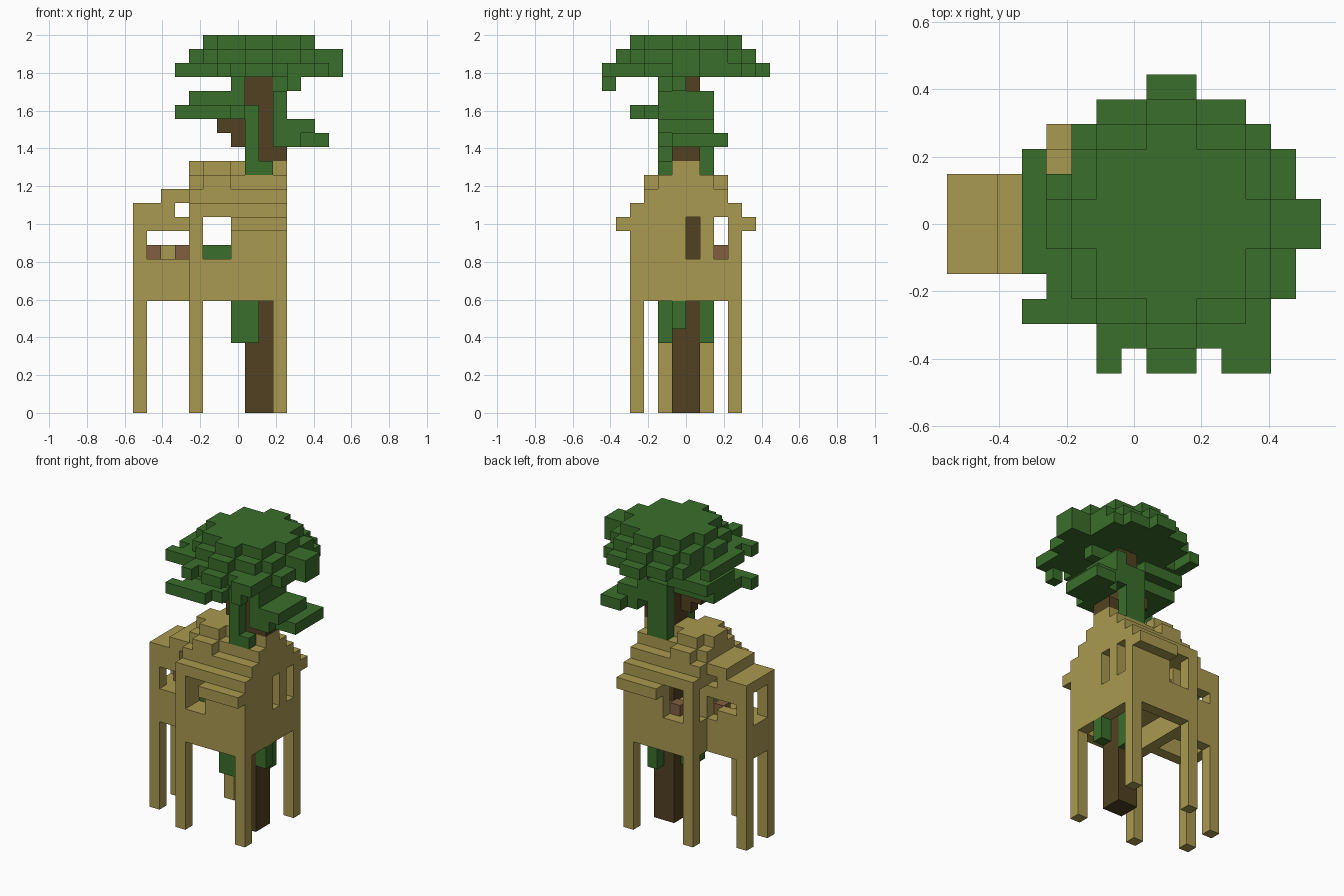
import bpy
import bmesh
import math
from mathutils import Vector

if "Cube" in bpy.data.objects:
    bpy.data.objects.remove(bpy.data.objects["Cube"])

U = 2 / 27                          # edge of one block
ORIGIN = Vector((-7.5, -6, 0))      # grid corner, in blocks
SIDES = [Vector(d) for d in ((1, 0, 0), (-1, 0, 0), (0, 1, 0),
                             (0, -1, 0), (0, 0, 1), (0, 0, -1))]


def material(name, rgb):
    mat = bpy.data.materials.new(name)
    mat.use_nodes = True
    mat.diffuse_color = (*rgb, 1)
    mat.node_tree.nodes["Principled BSDF"].inputs["Base Color"].default_value = (*rgb, 1)
    return mat


wood = material("pale wood", (0.40, 0.32, 0.08))
leaf = material("leaf green", (0.042, 0.156, 0.024))
bark = material("dark bark", (0.082, 0.053, 0.015))
brown = material("brown wood", (0.223, 0.114, 0.053))


def box(x, y, z):
    """Block cells inside three (start, end) ranges."""
    return {(i, j, k) for i in range(*x) for j in range(*y) for k in range(*z)}


def build(name, cells, mat):
    """Skin a set of block cells, keeping only the outer faces."""
    bm = bmesh.new()
    for cell in cells:
        centre = Vector(cell) + Vector((0.5, 0.5, 0.5))
        for n in SIDES:
            if tuple(int(c) for c in Vector(cell) + n) in cells:
                continue
            a = Vector((n.y, n.z, n.x)) / 2
            b = n.cross(a)
            mid = centre + n / 2 + ORIGIN
            bm.faces.new([bm.verts.new((mid + p) * U)
                          for p in (-a - b, a - b, a + b, b - a)])
    bmesh.ops.remove_doubles(bm, verts=bm.verts, dist=U / 100)
    bmesh.ops.dissolve_limit(bm, angle_limit=math.radians(1),
                             verts=bm.verts, edges=bm.edges)
    mesh = bpy.data.meshes.new(name)
    bm.to_mesh(mesh)
    bm.free()
    mesh.materials.append(mat)
    bpy.context.collection.objects.link(bpy.data.objects.new(name, mesh))


# Stilts under the house and the wing
for name, x, near, far in (("wing_leg", 0, 4, 7), ("inner_leg", 4, 2, 9),
                           ("outer_leg", 10, 2, 9)):
    for side, y in (("right", near), ("left", far)):
        build(f"{name}_{side}", box((x, x + 1), (y, y + 1), (0, 8)), wood)

# Main house: walls, raised floor, windows
walls = box((4, 11), (2, 10), (8, 14)) - box((5, 10), (3, 9), (8, 14))
walls |= box((5, 10), (3, 9), (10, 11))
walls -= box((5, 7), (2, 10), (11, 14)) - box((5, 7), (3, 9), (10, 14))
walls -= box((10, 11), (6, 7), (11, 14)) | box((10, 11), (8, 9), (11, 14))
walls -= box((4, 5), (5, 7), (11, 14)) | box((4, 5), (8, 9), (11, 14))
build("house_walls", walls, wood)

# Stepped gable roof with eaves and a raised hump
roof = box((7, 11), (1, 2), (13, 14)) | box((7, 11), (10, 11), (13, 14))
for step in range(4):
    roof |= box((4, 11), (2 + step, 10 - step), (14 + step, 15 + step))
roof |= box((5, 7), (3, 9), (16, 17)) | box((5, 7), (4, 8), (17, 18))
build("house_roof", roof, wood)

# Small wing: walls, raised floor, windows on three sides
wing = box((0, 4), (4, 8), (8, 14)) - box((1, 4), (5, 7), (8, 14))
wing |= box((1, 4), (5, 7), (10, 11))
wing -= box((1, 4), (4, 5), (11, 13)) | box((0, 1), (5, 7), (11, 14))
wing -= box((1, 4), (7, 8), (12, 13)) | box((3, 4), (7, 8), (11, 12))
build("wing_walls", wing, wood)
build("wing_roof", box((0, 3), (4, 8), (14, 15)) | box((2, 4), (4, 8), (15, 16)), wood)

# Furniture and a plant behind the windows
for name, x, y in (("wing_stool", 1, 6), ("wing_seat", 3, 6), ("house_stool", 6, 8)):
    build(name, box((x, x + 1), (y, y + 1), (11, 12)), brown)
build("window_plant", box((5, 7), (4, 5), (11, 12)), leaf)

# Trunk and branch stubs
trunk = box((8, 10), (5, 7), (0, 24)) | box((10, 11), (5, 7), (18, 19))
trunk |= box((6, 8), (5, 6), (20, 21)) | box((7, 8), (5, 6), (19, 20))
build("trunk", trunk, bark)

# Vines hanging under the house and down the upper trunk
vines = box((7, 8), (4, 6), (5, 8)) | box((8, 9), (4, 5), (5, 8))
vines |= box((10, 11), (5, 6), (6, 8)) | box((9, 10), (7, 8), (5, 8))
build("lower_vines", vines, leaf)
vines = box((8, 10), (4, 5), (17, 18)) | box((8, 9), (4, 5), (18, 22))
vines |= box((8, 10), (7, 8), (17, 22))
build("upper_vines", vines, leaf)

# Leaf clumps on the branches
clump = box((10, 13), (4, 8), (20, 21)) | box((11, 14), (5, 8), (19, 20))
clump |= box((10, 12), (4, 5), (19, 20)) | box((12, 14), (8, 9), (19, 20))
build("left_leaf_clump", clump, leaf)
clump = box((3, 7), (2, 3), (21, 22)) | box((4, 8), (3, 7), (21, 22))
clump |= box((4, 8), (4, 8), (22, 23)) | box((7, 8), (4, 6), (23, 24))
build("right_leaf_clump", clump, leaf)
tufts = box((10, 11), (4, 8), (21, 23)) | box((10, 12), (5, 6), (23, 24))
build("hanging_leaves", tufts | box((11, 12), (0, 1), (23, 24)), leaf)

# Crown: each layer is a list of (x start, x end, y start, y end) strips
LAYERS = {
    24: ((6, 7, 0, 1), (8, 10, 0, 1), (11, 13, 0, 1), (6, 13, 1, 2),
         (3, 13, 2, 3), (4, 14, 3, 4), (3, 14, 4, 5), (3, 15, 5, 7),
         (3, 4, 7, 9), (5, 13, 7, 10), (6, 12, 10, 11), (8, 10, 11, 12)),
    25: ((8, 10, 1, 2), (6, 12, 2, 3), (5, 13, 3, 5), (4, 15, 5, 7),
         (5, 13, 7, 9), (6, 12, 9, 10), (8, 10, 10, 11)),
    26: ((8, 10, 2, 3), (6, 12, 3, 5), (5, 13, 5, 7),
         (6, 12, 7, 9), (8, 10, 9, 10)),
}
crown = set()
for z, strips in LAYERS.items():
    for x0, x1, y0, y1 in strips:
        crown |= box((x0, x1), (y0, y1), (z, z + 1))
build("crown", crown, leaf)
